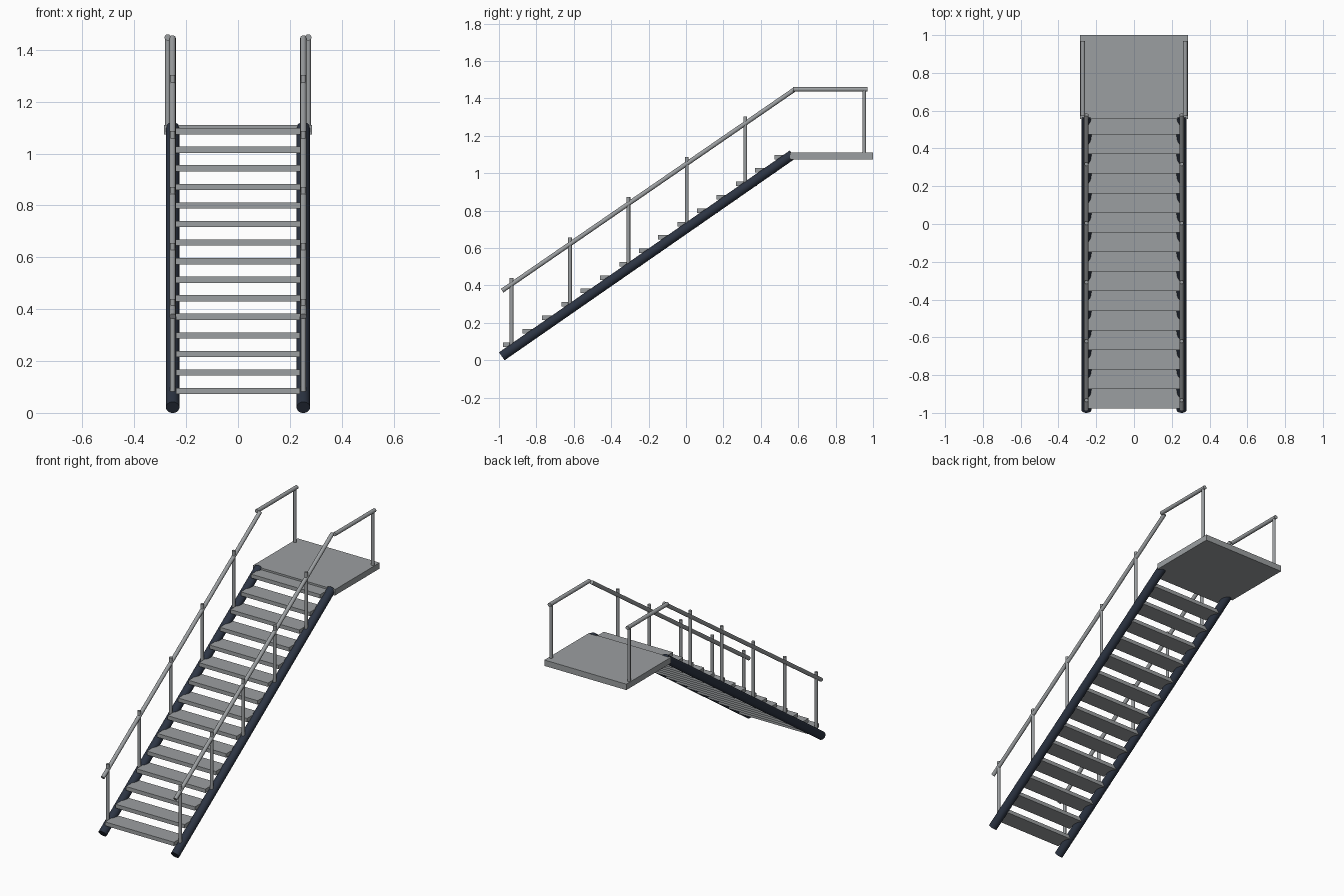
import bpy
from math import radians
from mathutils import Vector

cube = bpy.data.objects.get("Cube")
if cube:
    bpy.data.objects.remove(cube, do_unlink=True)


def make_material(name, rgb):
    mat = bpy.data.materials.new(name)
    mat.use_nodes = True
    mat.diffuse_color = (*rgb, 1)
    mat.node_tree.nodes["Principled BSDF"].inputs["Base Color"].default_value = (*rgb, 1)
    return mat


grey = make_material("steel_grey", (0.33, 0.345, 0.355))
navy = make_material("dark_navy", (0.025, 0.034, 0.055))


def box(name, low, high, mat):
    low, high = Vector(low), Vector(high)
    bpy.ops.mesh.primitive_cube_add(size=1, location=(low + high) / 2)
    obj = bpy.context.object
    obj.name = name
    obj.scale = high - low
    bpy.ops.object.transform_apply(location=False, rotation=False, scale=True)
    obj.data.materials.append(mat)


def tube(name, start, end, radius, mat):
    start, end = Vector(start), Vector(end)
    span = end - start
    bpy.ops.mesh.primitive_cylinder_add(vertices=24, radius=radius, depth=span.length,
                                        location=(start + end) / 2)
    obj = bpy.context.object
    obj.name = name
    obj.rotation_euler = span.to_track_quat("Z", "Y").to_euler()
    obj.data.materials.append(mat)
    bpy.ops.object.shade_smooth_by_angle(angle=radians(40))


# Main slope of the flight
FOOT_Y, FOOT_Z, SLOPE = -0.985, 0.021, 0.694


def stringer_z(y):
    return FOOT_Z + SLOPE * (y - FOOT_Y)


# Treads
for i in range(15):
    y, z = -0.978 + i * 0.1037, 0.084 + i * 0.0716
    box(f"tread_{i + 1}", (-0.24, y, z - 0.012), (0.24, y + 0.112, z + 0.012), grey)

# Landing at the top
box("landing", (-0.285, 0.555, 1.073), (0.285, 1.0, 1.11), grey)

# Stringers, posts and handrails on both sides
for side, s in (("left", 1), ("right", -1)):
    x, landing_x = s * 0.252, s * 0.271
    tube(f"{side}_stringer", (x, FOOT_Y, FOOT_Z), (x, 0.57, stringer_z(0.57)), 0.026, navy)
    for i in range(5):
        y = -0.933 + i * 0.3125
        tube(f"{side}_post_{i + 1}", (x, y, stringer_z(y)), (x, y, 0.44 + i * 0.216), 0.01, grey)
    tube(f"{side}_stair_rail", (x, -0.983, 0.372), (x, 0.578, 1.446), 0.012, grey)
    tube(f"{side}_landing_rail", (landing_x, 0.572, 1.448), (landing_x, 0.97, 1.448), 0.012, grey)
    tube(f"{side}_landing_post", (landing_x, 0.953, 1.1), (landing_x, 0.953, 1.448), 0.01, grey)
